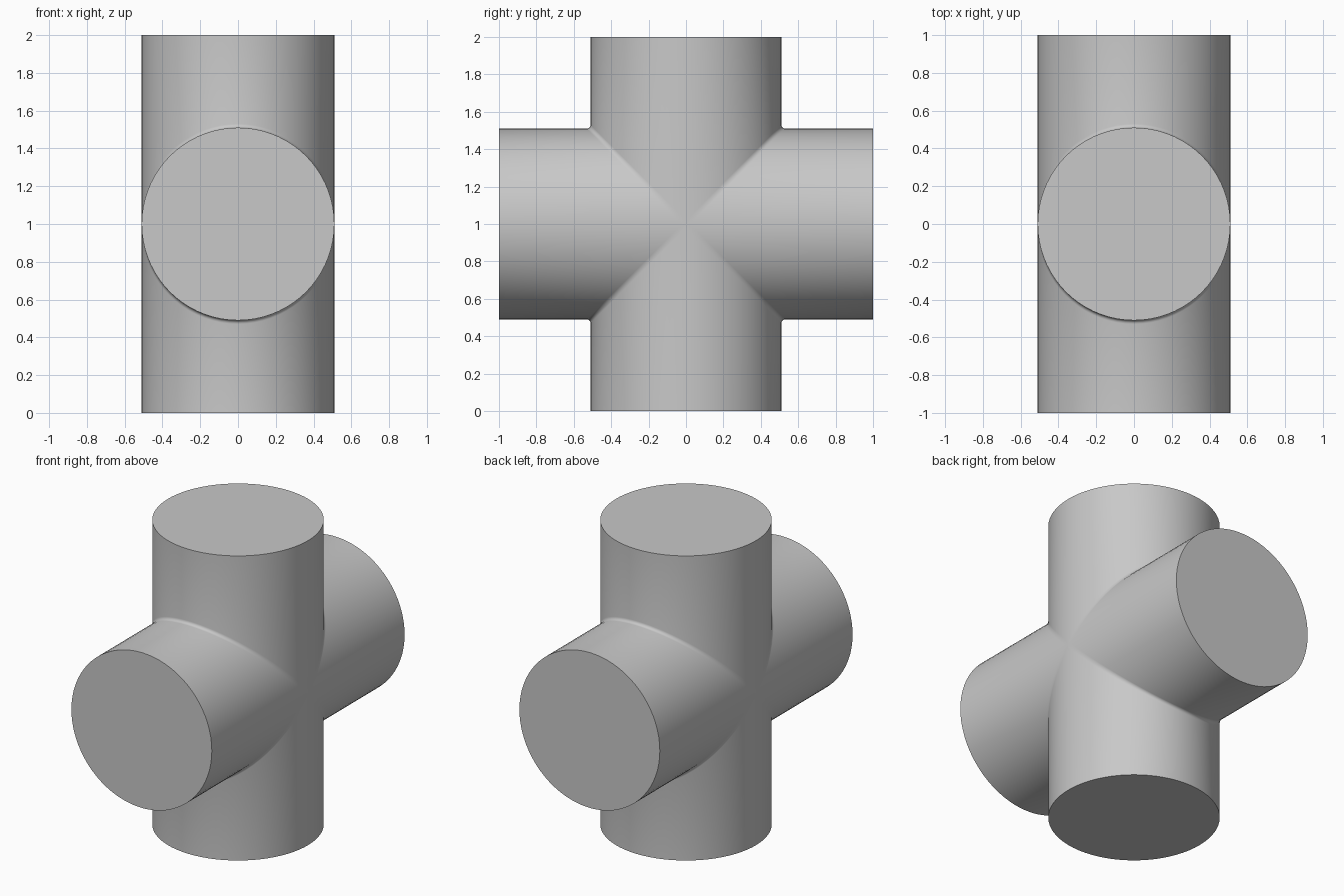
import bpy, bmesh, math

cube = bpy.data.objects.get("Cube")
if cube:
    bpy.data.objects.remove(cube, do_unlink=True)

RADIUS = 0.51    # pipe radius
FILLET = 0.02    # small blend where the pipes meet
REACH = 1.0      # arm length from the centre
STEPS = 36       # facets around half a pipe
ARC = 4          # facets across the blend

grey = bpy.data.materials.new("plain grey")
grey.use_nodes = True
colour = (0.58, 0.58, 0.58, 1.0)
grey.diffuse_color = colour
grey.node_tree.nodes["Principled BSDF"].inputs["Base Color"].default_value = colour


def corner_profile(h):
    """Outline (y, z) of one quadrant: along one arm, round the blend, up the other."""
    c = h + FILLET
    pts = [(REACH, h)]
    for i in range(ARC + 1):
        a = math.pi / 2 * i / ARC
        pts.append((c - FILLET * math.sin(a), c - FILLET * math.cos(a)))
    pts.append((h, REACH))
    return pts


# Loft the corner outline across x, once for each of the four quadrants
bm = bmesh.new()
for sy in (1, -1):
    for sz in (1, -1):
        rows = []
        for i in range(STEPS + 1):
            a = math.pi * i / STEPS
            x, h = RADIUS * math.cos(a), RADIUS * math.sin(a)
            rows.append([bm.verts.new((x, sy * y, 1 + sz * z))
                         for y, z in corner_profile(h)])
        for r0, r1 in zip(rows, rows[1:]):
            for j in range(len(r0) - 1):
                bm.faces.new((r0[j], r0[j + 1], r1[j + 1], r1[j]))

# Weld the quadrants, then close the four pipe ends and the side centres
bmesh.ops.remove_doubles(bm, verts=bm.verts[:], dist=1e-5)
bmesh.ops.holes_fill(bm, edges=[e for e in bm.edges if e.is_boundary], sides=0)
bmesh.ops.recalc_face_normals(bm, faces=bm.faces[:])

mesh = bpy.data.meshes.new("cross_pipe")
bm.to_mesh(mesh)
bm.free()
mesh.materials.append(grey)
pipe = bpy.data.objects.new("cross_pipe", mesh)
bpy.context.collection.objects.link(pipe)

# Smooth walls, crisp pipe ends
bpy.ops.object.select_all(action='DESELECT')
pipe.select_set(True)
bpy.context.view_layer.objects.active = pipe
bpy.ops.object.shade_smooth_by_angle(angle=math.radians(35))
